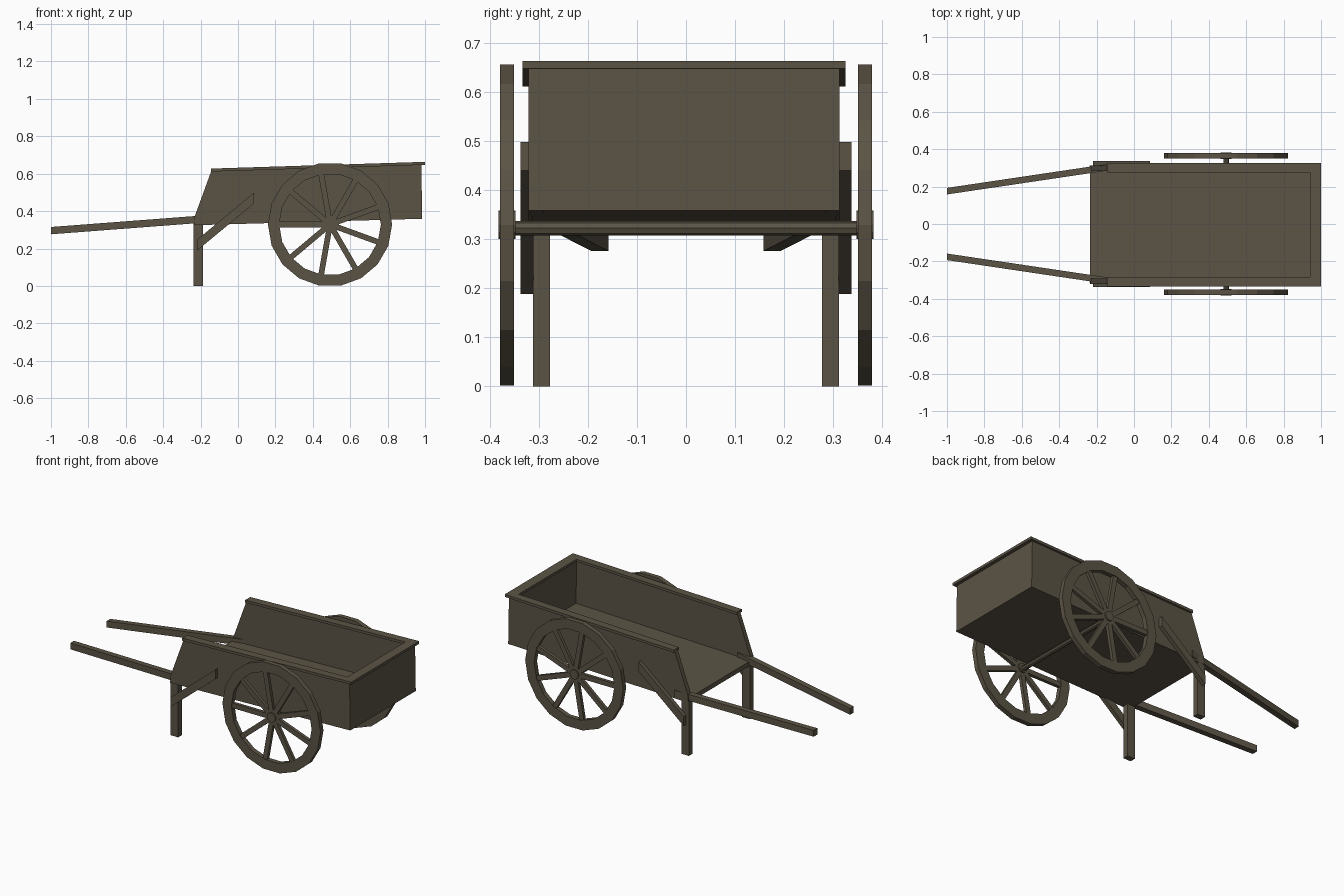
import bpy, bmesh, math
from mathutils import Matrix, Vector

if "Cube" in bpy.data.objects:
    bpy.data.objects.remove(bpy.data.objects["Cube"])

wood = bpy.data.materials.new("dark_wood")
wood.diffuse_color = (0.105, 0.088, 0.06, 1)
wood.use_nodes = True
wood.node_tree.nodes["Principled BSDF"].inputs["Base Color"].default_value = wood.diffuse_color
CY = -0.004  # the bed sits slightly off centre


def finish(name, bm):
    bmesh.ops.recalc_face_normals(bm, faces=bm.faces)
    me = bpy.data.meshes.new(name)
    bm.to_mesh(me)
    bm.free()
    me.materials.append(wood)
    ob = bpy.data.objects.new(name, me)
    bpy.context.collection.objects.link(ob)
    return ob


def loft(name, a, b):
    """Solid between two matching outlines."""
    bm = bmesh.new()
    va = [bm.verts.new(p) for p in a]
    vb = [bm.verts.new(p) for p in b]
    bm.faces.new(va)
    bm.faces.new(vb[::-1])
    n = len(va)
    for i in range(n):
        j = (i + 1) % n
        bm.faces.new((va[i], vb[i], vb[j], va[j]))
    return finish(name, bm)


def side_prism(name, xz, y0, y1):
    return loft(name, [(x, y0, z) for x, z in xz], [(x, y1, z) for x, z in xz])


def slab(name, xy, z0, slope, t):
    """Plan outline, tilted along x, of thickness t."""
    f = lambda x: z0 + slope * x
    return loft(name, [(x, y, f(x)) for x, y in xy], [(x, y, f(x) + t) for x, y in xy])


def rod(name, x, z, r, y0, y1, n):
    ring = [(x + r * math.cos(2 * math.pi * i / n), z + r * math.sin(2 * math.pi * i / n))
            for i in range(n)]
    return side_prism(name, ring, y0, y1)


# Bed: floor, tail board, top rail
slab("floor", [(-0.235, CY - 0.31), (0.97, CY - 0.31), (0.97, CY + 0.31), (-0.235, CY + 0.31)],
     0.331, 0.0287, 0.028)
side_prism("tail_board", [(0.95, 0.358), (0.985, 0.359), (0.98, 0.65), (0.945, 0.648)],
           CY - 0.317, CY + 0.317)
o, i = 0.329, 0.28
slab("top_rail", [(-0.145, CY - o), (1, CY - o), (1, CY + o), (-0.145, CY + o),
                  (-0.145, CY + i), (0.94, CY + i), (0.94, CY - i), (-0.145, CY - i)],
     0.6158, 0.0315, 0.016)

# Parts on both sides
WX, WZ, R, RI, N = 0.492, 0.3285, 0.332, 0.272, 18
for s, label in ((-1, "near"), (1, "far")):
    side_prism(label + "_side_board",
               [(-0.235, 0.325), (0.985, 0.359), (0.98, 0.65), (-0.143, 0.614), (-0.232, 0.37)],
               CY + s * 0.288, CY + s * 0.317)
    side_prism(label + "_leg", [(-0.238, 0), (-0.187, 0), (-0.187, 0.335), (-0.238, 0.335)],
               s * 0.277, s * 0.312)
    side_prism(label + "_brace", [(-0.22, 0.188), (0.085, 0.44), (0.085, 0.498), (-0.22, 0.246)],
               s * 0.311, s * 0.337)
    # tapering handle shafts
    slab(label + "_handle", [(-1, s * 0.158), (-0.145, s * 0.285), (-0.145, s * 0.32), (-1, s * 0.193)],
         0.352, 0.076, 0.039)

    # wheel rim: 18-sided ring
    bm = bmesh.new()
    loops = []
    for k in range(N):
        a = 2 * math.pi * k / N
        c, d = math.cos(a), math.sin(a)
        loops.append([bm.verts.new((WX + r * c, s * y, WZ + r * d))
                      for r, y in ((R, 0.35), (R, 0.379), (RI, 0.379), (RI, 0.35))])
    for k in range(N):
        p, q = loops[k], loops[(k + 1) % N]
        for m in range(4):
            n = (m + 1) % 4
            bm.faces.new((p[m], p[n], q[n], q[m]))
    finish(label + "_wheel_rim", bm)

    # nine spokes
    bm = bmesh.new()
    for k in range(9):
        a = math.radians(180 + 40 * k)
        bmesh.ops.create_cube(bm, size=1, matrix=Matrix.Translation((WX, s * 0.3645, WZ))
                              @ Matrix.Rotation(-a, 4, 'Y')
                              @ Matrix.Translation((0.15, 0, 0))
                              @ Matrix.Diagonal((0.26, 0.02, 0.03, 1)))
    finish(label + "_spokes", bm)
    rod(label + "_hub", WX, WZ + 0.001, 0.029, s * 0.347, s * 0.382, 12)

# Axle between the wheels
rod("axle", WX, 0.3225, 0.0148, -0.36, 0.36, 8)
